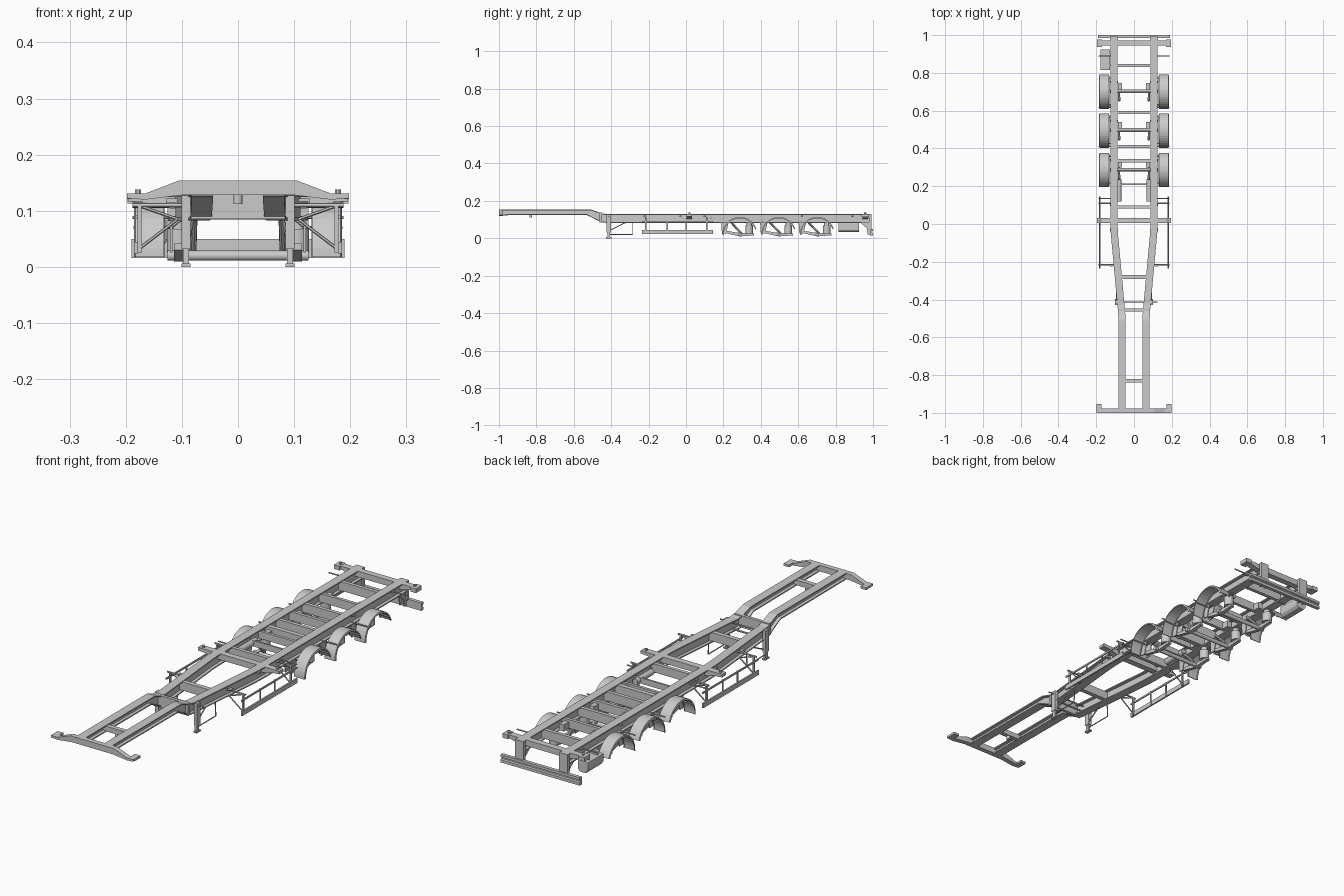
import bpy, bmesh, math
from mathutils import Vector

if "Cube" in bpy.data.objects:
    bpy.data.objects.remove(bpy.data.objects["Cube"])


def finish(name, verts, faces, mirror=False, bevel=0):
    me = bpy.data.meshes.new(name)
    me.from_pydata(verts, [], faces)
    bm = bmesh.new()
    bm.from_mesh(me)
    bmesh.ops.recalc_face_normals(bm, faces=bm.faces)
    bm.to_mesh(me)
    bm.free()
    ob = bpy.data.objects.new(name, me)
    bpy.context.collection.objects.link(ob)
    if bevel:
        b = ob.modifiers.new("Bevel", 'BEVEL')
        b.width, b.segments = bevel, 2
    if mirror:
        ob.modifiers.new("Mirror", 'MIRROR')
    return ob


def loft(name, rings, mirror=False, bevel=0):
    """Join equal-length rings of points into a capped solid."""
    n = len(rings[0])
    verts = [p for r in rings for p in r]
    faces = [tuple(range(n)), tuple(range(len(verts) - n, len(verts)))]
    for i in range(len(rings) - 1):
        for j in range(n):
            k = (j + 1) % n
            faces.append((i*n + j, i*n + k, i*n + n + k, i*n + n + j))
    return finish(name, verts, faces, mirror, bevel)


def box(name, x, y, z, mirror=False, bevel=0):
    rings = [[(x[0], v, z[0]), (x[1], v, z[0]), (x[1], v, z[1]), (x[0], v, z[1])] for v in y]
    return loft(name, rings, mirror, bevel)


def rod(name, a, b, r, mirror=False, sides=8):
    a, b = Vector(a), Vector(b)
    d = (b - a).normalized()
    u = d.orthogonal().normalized()
    w = d.cross(u)
    ang = [2*math.pi*(i + .5)/sides for i in range(sides)]
    ring = [u*r*math.cos(t) + w*r*math.sin(t) for t in ang]
    ob = loft(name, [[tuple(p + q) for q in ring] for p in (a, b)], mirror)
    if sides > 8:
        for p in ob.data.polygons:
            p.use_smooth = len(p.vertices) == 4
    return ob


def plate(name, profile, y0, y1, mirror=False):
    return loft(name, [[(x, y, z) for x, z in profile] for y in (y0, y1)], mirror)


# Main I-beams: y, centre x, top z, bottom z
path = [(-0.985, .064, .154, .126), (-0.53, .064, .154, .124), (-0.505, .064, .153, .112),
        (-0.455, .066, .135, .086), (-0.43, .069, .130, .083), (-0.05, .104, .130, .083),
        (0.0, .106, .130, .083), (0.99, .106, .130, .083)]
T = .005


def beam(name, half, lo, hi):
    loft(name, [[(c - half, y, lo(t, b)), (c + half, y, lo(t, b)),
                 (c + half, y, hi(t, b)), (c - half, y, hi(t, b))] for y, c, t, b in path], True)


beam("beam_top_flange", .019, lambda t, b: t - T, lambda t, b: t)
beam("beam_bottom_flange", .019, lambda t, b: b, lambda t, b: b + T)
beam("beam_web", .005, lambda t, b: b + T, lambda t, b: t - T)

# Cross members: y, half width, half length, bottom z, top z
for y, w, h, lo, hi in [(-.83, .06, .010, .128, .150), (-.28, .08, .010, .09, .127),
                        (.09, .10, .008, .09, .127), (.21, .10, .004, .09, .115),
                        (.29, .10, .006, .088, .12), (.335, .10, .010, .088, .127),
                        (.41, .10, .008, .088, .127), (.50, .10, .007, .088, .125),
                        (.59, .10, .008, .088, .127), (.705, .10, .007, .088, .125),
                        (.84, .10, .008, .088, .127)]:
    box("cross_member", (-w, w), (y - h, y + h), (lo, hi))
box("neck_cross_plate", (-.084, .084), (-.462, -.448), (.085, .137))
rod("coupling_pin", (0, -.83, .112), (0, -.83, .13), .008, sides=16)

# Front bolster with locking ends
half = [(.105, .154), (.165, .131), (.198, .131), (.198, .122), (.165, .120), (.10, .128)]
plate("front_bolster", half + [(-x, z) for x, z in reversed(half)], -1.0, -.978)
box("front_bolster_end", (.172, .198), (-.99, -.952), (.121, .131), True)

# Middle and rear bolsters
for nm, y0, y1 in (("middle_bolster", .004, .032), ("rear_bolster", .945, .972)):
    p = [(.195, .130), (.195, .117), (.165, .115), (.12, .104)]
    plate(nm, p + [(-x, z) for x, z in reversed(p)], y0, y1)
    rod(nm + "_lock", (.178, (y0 + y1)/2, .128), (.178, (y0 + y1)/2, .138), .006, True)
box("rear_bolster_end", (.17, .197), (.938, .978), (.113, .131), True)

# Rear bumper and hangers
prof = [(.985, .016), (1.0, .016), (1.0, .028), (.994, .031), (.994, .036),
        (1.0, .039), (1.0, .050), (.985, .050)]
loft("rear_bumper", [[(x, y, z) for y, z in prof] for x in (-.19, .19)])
hang = [(.93, .085), (.99, .085), (.99, .02), (.972, .02), (.966, .055)]
for x in (.093, .114):
    loft("bumper_hanger", [[(u, y, z) for y, z in hang] for u in (x, x + .005)], True)
box("rear_end_plate", (.086, .126), (.978, .992), (.045, .13), True)

# Landing legs with feet and bracing
box("leg_outer", (.085, .101), (-.424, -.402), (.032, .127), True)
box("leg_inner", (.087, .098), (-.421, -.406), (.006, .034), True)
box("leg_foot", (.085, .101), (-.428, -.398), (0, .006), True)
rod("leg_cross_tube", (-.09, -.413, .088), (.09, -.413, .088), .004)
rod("leg_gear_shaft", (-.09, -.413, .115), (.125, -.413, .115), .003)
rod("leg_brace_low", (.093, -.405, .02), (.093, -.285, .02), .0025, True)
rod("leg_brace_up", (.093, -.285, .02), (.09, -.285, .085), .0025, True)
rod("leg_brace_diagonal", (.09, -.413, .04), (.08, -.32, .086), .003, True)

# Side guards
box("guard_lower_rail", (.178, .185), (-.235, .145), (.024, .044), True)
box("guard_upper_rail", (.178, .183), (-.235, .145), (.085, .092), True)
for y in (-.215, .11):
    box("guard_post", (.172, .179), (y - .004, y + .004), (.025, .112), True)
    rod("guard_arm", (.088, y, .110), (.188, y, .110), .004, True, 6)
    rod("guard_diagonal", (.105, y, .087), (.173, y, .035), .003, True, 6)
    rod("guard_strut", (.105, y, .084), (.173, y, .108), .003, True, 6)
rod("guard_rear_arm", (.10, .135, .108), (.188, .135, .108), .003, True, 6)
for y in (-.1, .0):
    box("guard_middle_post", (.175, .179), (y - .003, y + .003), (.025, .092), True)

# Fenders and running gear for each axle
R, ZC = .093, .021
for yc in (.288, .496, .702):
    # Fender: lipped strip swept around the arc
    sec = [(.131, -.007), (.132, 0), (.183, 0), (.185, -.007)]
    sec += [(x, r - .003) for x, r in [(.183, -.004), (.182, 0), (.133, 0), (.133, -.004)]]
    rings = []
    for i in range(19):
        a = math.radians(182 - 164*i/18)
        rings.append([(x, yc + (R + r)*math.cos(a), ZC + (R + r)*math.sin(a)) for x, r in sec])
    loft("fender", rings, True)
    # Fender support tubes
    for a in (35, 145):
        y = yc + .086*math.cos(math.radians(a))
        z = ZC + .086*math.sin(math.radians(a))
        rod("fender_support", (.10, y, max(z, .086)), (.12, y, z), .003, True, 6)
        rod("fender_support_bar", (.115, y, z), (.186, y, z), .003, True, 6)
    # Axle, trailing arm, hanger and air spring
    rod("axle", (-.126, yc, .02), (.126, yc, .02), .009, sides=16)
    arm = [(yc - .085, .03), (yc - .085, .042), (yc - .01, .03), (yc + .075, .026),
           (yc + .075, .016), (yc, .010)]
    loft("trailing_arm", [[(x, y, z) for y, z in arm] for x in (.098, .114)], True)
    hgr = [(yc - .10, .085), (yc - .06, .085), (yc - .074, .026), (yc - .096, .026)]
    for x in (.09, .117):
        loft("spring_hanger", [[(u, y, z) for y, z in hgr] for u in (x, x + .004)], True)
    rod("air_spring", (.106, yc + .05, .026), (.106, yc + .05, .068), .021, True, 16)
    rod("air_spring_top", (.106, yc + .05, .066), (.106, yc + .05, .085), .014, True, 16)
    rod("shock_absorber", (.08, yc + .01, .025), (.078, yc - .05, .088), .006, True)
    box("inner_bracket", (.064, .086), (yc + .01, yc + .044), (.086, .115), True)

# Cross bars carrying the mud guards
for y, z in ((.616, .088), (.41, .088), (.89, .118)):
    rod("side_bar", (.105, y, z), (.188, y, z), .003, True, 6)

# Air tanks between the beams
rod("air_tank", (.08, .12, .102), (.08, .235, .102), .013, True, 16)

# Tool box on the left side
tb = [(-.177, .083), (-.177, .05), (-.166, .034), (-.138, .034), (-.127, .045), (-.127, .083)]
loft("tool_box", [[(x, y, z) for x, z in tb] for y in (.815, .925)], bevel=.003)
for y in (.84, .90):
    box("tool_box_strap", (-.165, -.10), (y - .004, y + .004), (.082, .09))

# Small side lamps along the beams
for y in (-.22, -.03, .1, .62, .89):
    box("side_lamp", (.108, .128), (y - .006, y + .006), (.114, .122), True)
